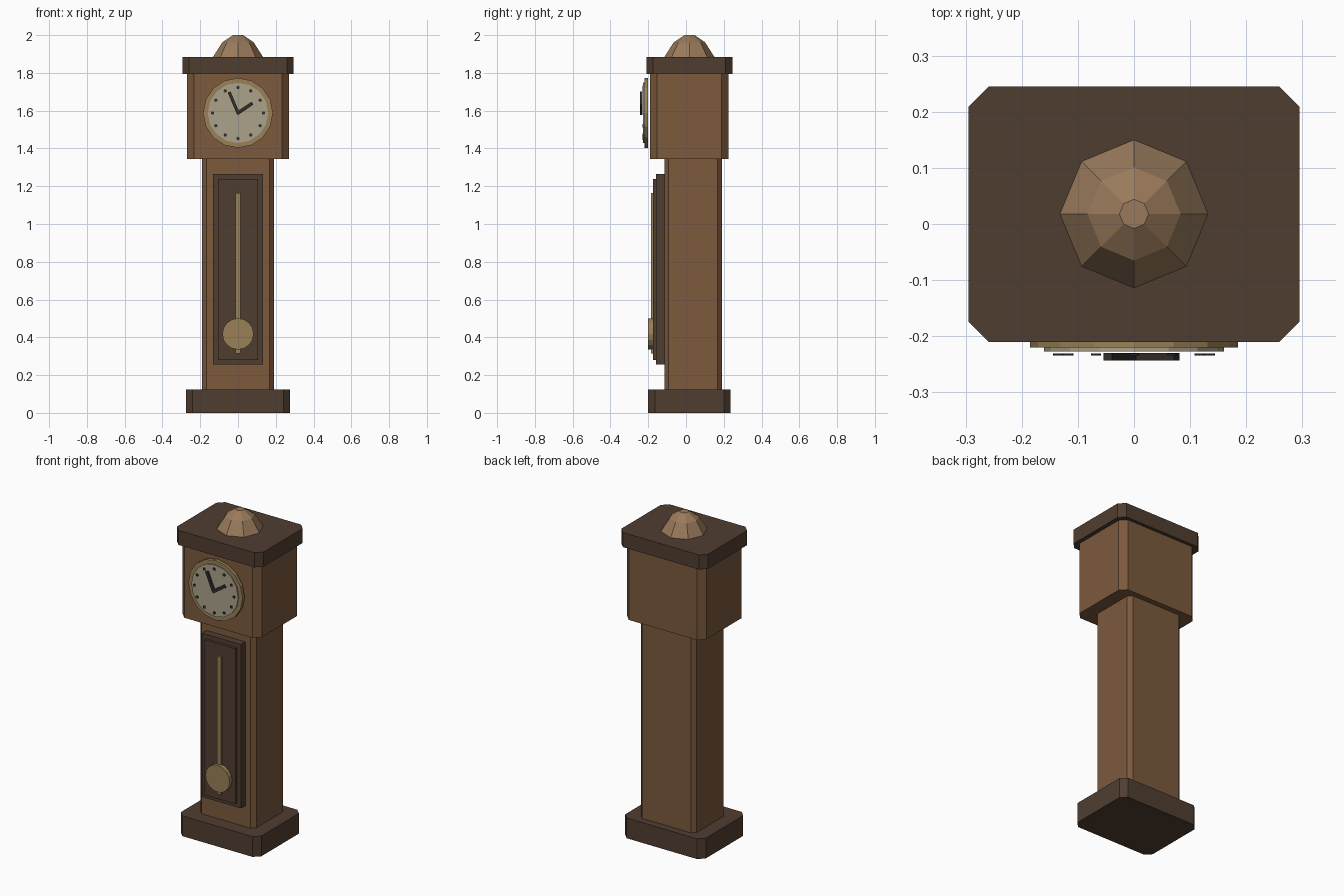
import bpy, bmesh, math
from mathutils import Matrix

if "Cube" in bpy.data.objects:
    bpy.data.objects.remove(bpy.data.objects["Cube"])


def mat(name, rgb):
    m = bpy.data.materials.new(name)
    m.diffuse_color = (*rgb, 1)
    m.use_nodes = True
    m.node_tree.nodes["Principled BSDF"].inputs["Base Color"].default_value = m.diffuse_color
    return m


WOOD = mat("oak", (0.20, 0.10, 0.046))
DARK = mat("dark_oak", (0.08, 0.048, 0.03))
TOP = mat("light_oak", (0.32, 0.195, 0.105))
BRASS = mat("brass", (0.32, 0.22, 0.095))
IVORY = mat("ivory", (0.40, 0.36, 0.26))
BLACK = mat("dark_metal", (0.035, 0.027, 0.022))


def finish(bm, name, material):
    bmesh.ops.recalc_face_normals(bm, faces=bm.faces)
    me = bpy.data.meshes.new(name)
    bm.to_mesh(me)
    bm.free()
    me.materials.append(material)
    ob = bpy.data.objects.new(name, me)
    bpy.context.collection.objects.link(ob)
    return ob


def prism(name, pts, z0, z1, material):
    """Extrude a plan outline straight up."""
    bm = bmesh.new()
    face = bm.faces.new([bm.verts.new((x, y, z0)) for x, y in pts])
    geo = bmesh.ops.extrude_face_region(bm, geom=[face])["geom"]
    bmesh.ops.translate(bm, vec=(0, 0, z1 - z0),
                        verts=[g for g in geo if isinstance(g, bmesh.types.BMVert)])
    return finish(bm, name, material)


def block(name, hx, y0, y1, z0, z1, c, material):
    """Box with chamfered upright corners."""
    pts = [(-hx + c, y0), (hx - c, y0), (hx, y0 + c), (hx, y1 - c),
           (hx - c, y1), (-hx + c, y1), (-hx, y1 - c), (-hx, y0 + c)]
    return prism(name, pts, z0, z1, material)


def box(name, hx, y0, y1, z0, z1, material):
    return prism(name, [(-hx, y0), (hx, y0), (hx, y1), (-hx, y1)], z0, z1, material)


def disc(name, x, z, r, y0, y1, sides, material):
    """Disc facing the front."""
    bm = bmesh.new()
    m = Matrix.Translation((x, (y0 + y1) / 2, z)) @ Matrix.Rotation(math.pi / 2, 4, 'X')
    bmesh.ops.create_cone(bm, cap_ends=True, segments=sides, radius1=r, radius2=r,
                          depth=abs(y1 - y0), matrix=m)
    return finish(bm, name, material)


# Case
block("plinth", 0.275, -0.20, 0.235, 0, 0.125, 0.035, DARK)
block("trunk", 0.19, -0.115, 0.19, 0.125, 1.345, 0.023, WOOD)
block("hood", 0.27, -0.19, 0.225, 1.345, 1.795, 0.037, WOOD)
block("cornice", 0.295, -0.21, 0.245, 1.795, 1.885, 0.036, DARK)

# Eight-sided finial dome
bm = bmesh.new()
rings = []
for r, z in [(0.132, 1.885), (0.083, 1.962), (0.026, 2.0)]:
    rings.append([bm.verts.new((r * math.cos(i * math.pi / 4),
                                0.018 + r * math.sin(i * math.pi / 4), z)) for i in range(8)])
for a, b in zip(rings, rings[1:]):
    for i in range(8):
        j = (i + 1) % 8
        bm.faces.new((a[i], a[j], b[j], b[i]))
bm.faces.new(rings[-1])
bm.faces.new(rings[0][::-1])
finish(bm, "finial_dome", TOP)

# Door and pendulum
box("door_frame", 0.132, -0.16, -0.115, 0.255, 1.265, DARK)
box("door_panel", 0.106, -0.175, -0.16, 0.28, 1.238, DARK)
box("pendulum_rod", 0.013, -0.185, -0.175, 0.315, 1.165, BRASS)
disc("pendulum_bob", 0, 0.418, 0.083, -0.20, -0.175, 16, BRASS)

# Dial
CZ = 1.588
disc("dial_bezel", 0, CZ, 0.185, -0.22, -0.20, 16, BRASS)
disc("dial_face", 0, CZ, 0.16, -0.227, -0.22, 16, IVORY)
for i in range(12):
    a = i * math.pi / 6
    disc(f"hour_dot_{i + 1}", 0.135 * math.sin(a), CZ + 0.135 * math.cos(a),
         0.009, -0.234, -0.231, 8, BLACK)

# Hands
for name, angle, length, w in [("hour_hand", 56, 0.092, 0.009), ("minute_hand", -23, 0.12, 0.008)]:
    ob = box(name, w, -0.243, -0.23, -0.005, length, BLACK)
    ob.data.transform(Matrix.Translation((0, 0, CZ)) @ Matrix.Rotation(math.radians(angle), 4, 'Y'))
